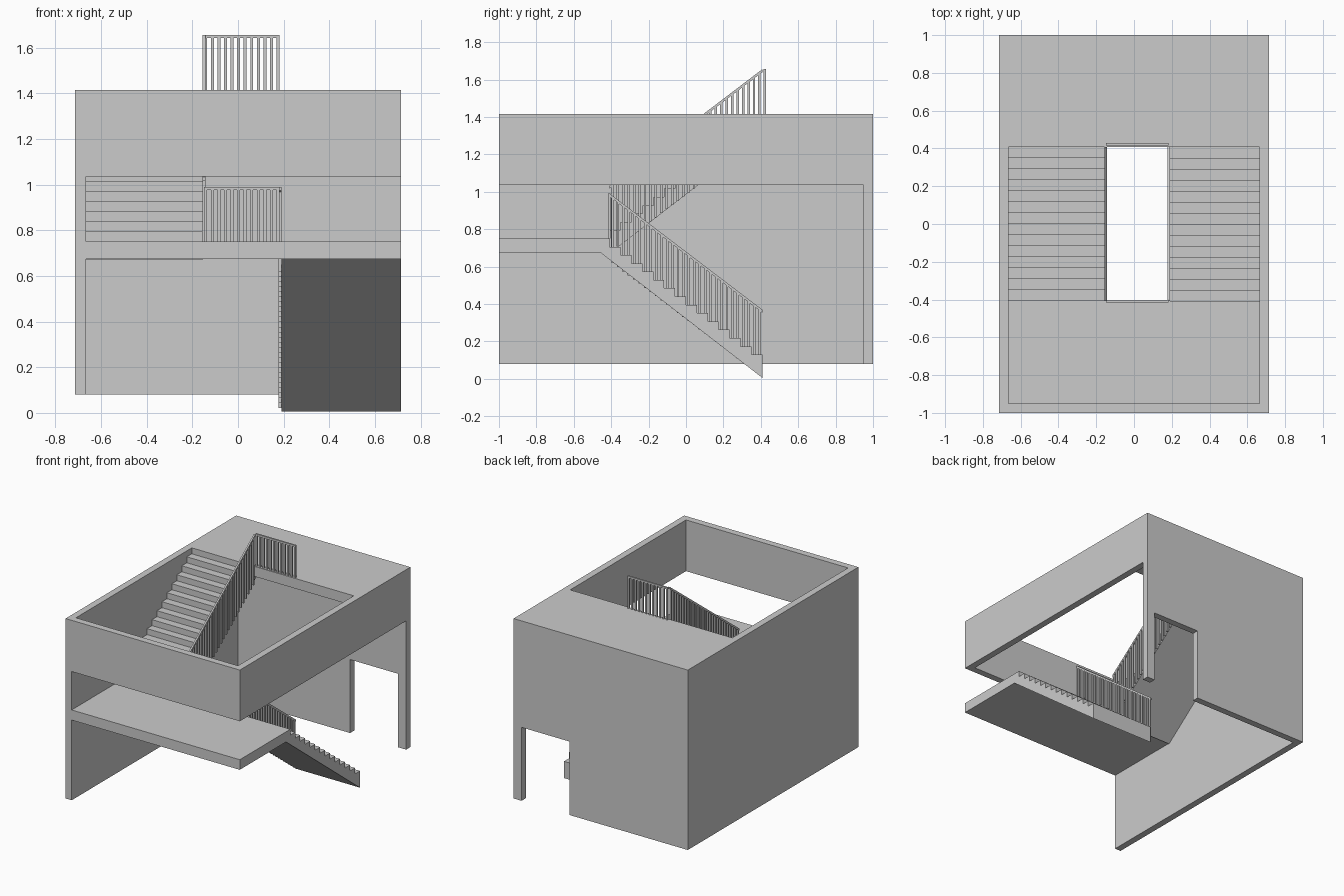
import bpy
import bmesh
from mathutils import Vector

cube = bpy.data.objects.get("Cube")
if cube:
    bpy.data.objects.remove(cube)

concrete = bpy.data.materials.new("concrete grey")
concrete.use_nodes = True
GREY = (0.6, 0.6, 0.6, 1)
concrete.diffuse_color = GREY
concrete.node_tree.nodes["Principled BSDF"].inputs["Base Color"].default_value = GREY

# Shared dimensions
W, D = 0.715, 1.0            # half width and half depth
T = 0.05                     # wall thickness
BASE, TOP = 0.08, 1.415      # wall bottom and top
BAND = 1.035                 # underside of the upper walls
LANDING, SLAB = 0.75, 0.075  # landing height and slab thickness
STEPS = 14
EDGE = 0.408                 # flights run between -EDGE and EDGE
RUN = 2 * EDGE / STEPS
RISE = (TOP - LANDING) / (STEPS + 1)
SLOPE = RISE / RUN
RAIL, BAR = 0.24, 0.013      # railing height and bar thickness


def add_prism(bm, points, axis, start, end):
    """Extrude a profile along x (points are y, z) or y (points are x, z)."""
    def place(p, t):
        return Vector((t, p[0], p[1])) if axis == "x" else Vector((p[0], t, p[1]))
    face = bm.faces.new([bm.verts.new(place(p, start)) for p in points])
    new = bmesh.ops.extrude_face_region(bm, geom=[face])["geom"]
    shift = place((0, 0), end - start)
    bmesh.ops.translate(bm, vec=shift, verts=[v for v in new if isinstance(v, bmesh.types.BMVert)])


def add_box(bm, x0, x1, y0, y1, z0, z1):
    add_prism(bm, [(x0, z0), (x1, z0), (x1, z1), (x0, z1)], "y", y0, y1)


def finish(name, bm):
    bmesh.ops.recalc_face_normals(bm, faces=bm.faces)
    mesh = bpy.data.meshes.new(name)
    bm.to_mesh(mesh)
    bm.free()
    mesh.materials.append(concrete)
    obj = bpy.data.objects.new(name, mesh)
    bpy.context.collection.objects.link(obj)
    return obj


def box(name, *size):
    bm = bmesh.new()
    add_box(bm, *size)
    return finish(name, bm)


# Walls, landing and roof
box("solid_side_wall", -W, -W + T, -D, D, BASE, TOP)
box("open_side_band", W - T, W, -D, D - T, BAND, TOP)
box("front_band", -W + T, W - T, -D, -D + T, BAND, TOP)
box("landing", -W, W, -D, -EDGE, LANDING - SLAB, LANDING)
box("roof_slab", -W + T, W - T, EDGE, D - T, TOP - SLAB, TOP)

# Back wall with a doorway
door_in, door_out, door_top = 0.255, 0.65, 0.625
bm = bmesh.new()
add_prism(bm, [(-W + T, BASE), (door_in, BASE), (door_in, door_top), (door_out, door_top),
               (door_out, BASE), (W, BASE), (W, TOP), (-W + T, TOP)], "y", D - T, D)
finish("back_wall", bm)


def flight(name, x0, x1, floor, top, side):
    """Stepped solid climbing towards +y (side 1) or -y (side -1)."""
    points = []
    for i in range(STEPS):
        z = floor + RISE * (i + 1)
        points += [(side * (i * RUN - EDGE), z), (side * ((i + 1) * RUN - EDGE), z)]
    points += [(side * EDGE, top), (side * (EDGE + T), top), (side * (EDGE + T), top - SLAB),
               (-side * EDGE, floor - SLAB - 0.005)]
    bm = bmesh.new()
    add_prism(bm, points, "x", x0, x1)
    finish(name, bm)


def sloped_railing(name, x0, x1, floor, side):
    """Vertical bars from the stair underside up to a sloping handrail."""
    bm = bmesh.new()
    count = 2 * STEPS
    low, high = floor - SLAB, floor + RISE + RAIL
    for i in range(count):
        s = (i + 0.25) * RUN / 2
        y = side * (s - EDGE)
        mid = s + BAR / 2
        add_box(bm, x0, x1, min(y, y + side * BAR), max(y, y + side * BAR),
                low + SLOPE * mid, high + SLOPE * mid - 0.01)
    rise = 2 * EDGE * SLOPE
    a, b = -side * EDGE, side * EDGE
    add_prism(bm, [(a, high - 0.016), (b, high + rise - 0.016), (b, high + rise), (a, high)],
              "x", x0, x1)
    finish(name, bm)


def level_railing(name, x0, x1, y0, floor):
    """Straight guard rail across the stairwell."""
    bm = bmesh.new()
    count = 12
    pitch = (x1 - x0 - BAR) / (count - 1)
    for i in range(count):
        x = x0 + i * pitch
        add_box(bm, x, x + BAR, y0, y0 + BAR, floor, floor + RAIL - 0.013)
    add_box(bm, x0, x1, y0, y0 + BAR, floor + RAIL - 0.013, floor + RAIL)
    finish(name, bm)


# Two flights turning back on each other
GROUND = LANDING - (TOP - LANDING)
flight("lower_stairs", 0.19, W, GROUND, LANDING, -1)
flight("upper_stairs", -W + T, -0.155, LANDING, TOP, 1)

# Railings
sloped_railing("lower_stair_railing", 0.178, 0.19, GROUND, -1)
sloped_railing("upper_stair_railing", -0.155, -0.143, LANDING, 1)
level_railing("landing_railing", -0.148, 0.182, -0.416, LANDING)
level_railing("roof_railing", -0.148, 0.182, 0.415, TOP)
